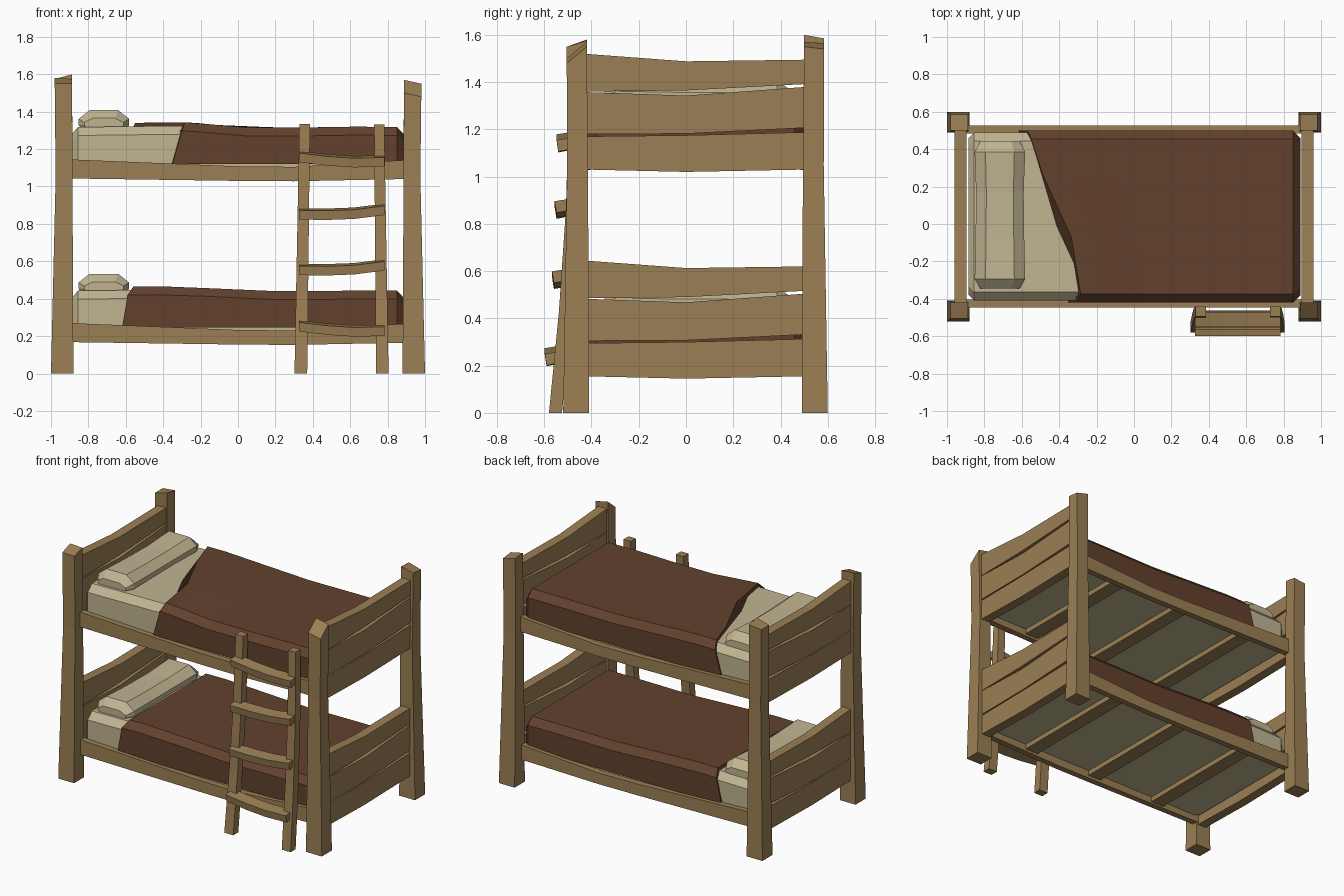
import bpy, bmesh

if "Cube" in bpy.data.objects:
    bpy.data.objects.remove(bpy.data.objects["Cube"])

CY = 0.04        # bed centre in y (the ladder stands in front of it)
DROP = 0.875     # height between the two bunks


def material(name, rgb):
    m = bpy.data.materials.new(name)
    m.diffuse_color = (*rgb, 1)
    m.use_nodes = True
    m.node_tree.nodes["Principled BSDF"].inputs["Base Color"].default_value = m.diffuse_color
    return m


WOOD = material("oak_wood", (0.33, 0.212, 0.088))
LINEN = material("pale_linen", (0.53, 0.46, 0.285))
BROWN = material("brown_blanket", (0.122, 0.053, 0.026))


def loft(name, rings, mat):
    """Closed faceted solid through rings of equal point count."""
    bm = bmesh.new()
    vs = [[bm.verts.new(p) for p in r] for r in rings]
    n = len(vs[0])
    for a, b in zip(vs, vs[1:]):
        for i in range(n):
            j = (i + 1) % n
            bm.faces.new((a[i], a[j], b[j], b[i]))
    bm.faces.new(vs[0])
    bm.faces.new(vs[-1])
    bmesh.ops.recalc_face_normals(bm, faces=bm.faces)
    me = bpy.data.meshes.new(name)
    bm.to_mesh(me)
    bm.free()
    me.materials.append(mat)
    ob = bpy.data.objects.new(name, me)
    bpy.context.collection.objects.link(ob)
    return ob


def x_beam(name, y0, y1, stations):
    """Beam along x; stations are (x, bottom, top)."""
    return loft(name, [[(x, y0, b), (x, y1, b), (x, y1, t), (x, y0, t)]
                       for x, b, t in stations], WOOD)


def y_beam(name, x0, x1, stations):
    """Beam along y; stations are (y, bottom, top)."""
    return loft(name, [[(x0, y, b), (x1, y, b), (x1, y, t), (x0, y, t)]
                       for y, b, t in stations], WOOD)


# Corner posts: tapered, with roughly cut tops
# heights of top corners: outer, inner-x, inner, inner-y
tops = {("left", "front"): (1.55, 1.55, 1.575, 1.58),
        ("right", "front"): (1.48, 1.50, 1.57, 1.55),
        ("left", "back"): (1.575, 1.585, 1.60, 1.575),
        ("right", "back"): (1.54, 1.565, 1.57, 1.55)}
for (side, end), h in tops.items():
    sx = -1 if side == "left" else 1
    sy = -1 if end == "front" else 1
    rings = []
    for z, xo, xi, yo, yi in ((0, 1.0, .88, .56, .45),
                              (1.05, .975, .885, .543, .455),
                              (None, .98, .887, .545, .46)):
        pts = [(xo, yo), (xi, yo), (xi, yi), (xo, yi)]
        rings.append([(sx * x, CY + sy * y, h[i] if z is None else z)
                      for i, (x, y) in enumerate(pts)])
    loft(f"{end}_{side}_post", rings, WOOD)


# Bedding height profile along x
PROFILE = ((-.9, 1.335), (-.6, 1.34), (-.25, 1.343), (0, 1.315),
           (.5, 1.315), (.75, 1.325), (.9, 1.315))


def height(x):
    for (x0, z0), (x1, z1) in zip(PROFILE, PROFILE[1:]):
        if x <= x1:
            return z0 + (z1 - z0) * (x - x0) / (x1 - x0)
    return PROFILE[-1][1]


def bedding_ring(xs, half, bottom, lift, dz, narrow=0.0):
    """Cross-section with chamfered upper edges; xs gives x for each point."""
    w = half - narrow
    ys = (-w, -w, -w + .045, -.11, .23, w - .045, w, w)
    ring = []
    for i, (x, y) in enumerate(zip(xs, ys)):
        top = height(x) + lift
        z = bottom if i in (0, 7) else top - (.045 if i in (1, 6) else 0)
        ring.append((x, CY + y, z + dz))
    return ring


for level, dz in (("upper", 0), ("lower", -DROP)):
    # Side rails, sagging slightly
    for end, y0, y1 in (("front", -.447, -.405), ("back", .485, .527)):
        x_beam(f"{level}_{end}_rail", y0, y1,
               [(-.9, 1.043 + dz, 1.145 + dz), (0, 1.03 + dz, 1.108 + dz),
                (.3, 1.028 + dz, 1.105 + dz), (.9, 1.04 + dz, 1.142 + dz)])

    # Head and foot boards, three planks each
    planks = (("top", (1.36, 1.365, 1.392), (1.52, 1.488, 1.495)),
              ("middle", (1.18, 1.182, 1.207), (1.358, 1.343, 1.38)),
              ("bottom", (1.03, 1.02, 1.03), (1.17, 1.175, 1.188)))
    for part, sx in (("headboard", -1), ("footboard", 1)):
        for label, bot, top in planks:
            y_beam(f"{level}_{part}_{label}_plank", sx * .895, sx * .96,
                   [(y, b + dz, t + dz)
                    for y, b, t in zip((-.43, 0, .51), bot, top)])

    # Slats under the mattress
    for i, x in enumerate((-.54, 0, .54)):
        y_beam(f"{level}_slat_{i + 1}", x - .05, x + .05,
               [(-.42, 1.05 + dz, 1.092 + dz), (.5, 1.05 + dz, 1.092 + dz)])

    # Mattress
    stations = ((-.885, -.05, .03), (-.855, -.018, 0), (-.3, -.018, 0),
                (0, -.018, 0), (.5, -.018, 0), (.84, -.018, 0),
                (.875, -.05, .03))
    loft(f"{level}_mattress",
         [bedding_ring([x] * 8, .448, 1.085, l, dz, n)
          for x, l, n in stations], LINEN)

    # Blanket: the edge runs diagonally on the upper bunk
    if level == "upper":
        edge = (-.35, -.30, -.285, -.335, -.49, -.55, -.57, -.62)
    else:
        edge = (-.62, -.59, -.56, -.56, -.56, -.56, -.58, -.62)
    rings = [bedding_ring([e + (.85 - e) * t for e in edge],
                          .46, 1.12, 0, dz) for t in (0, .1, .3, .55, .8, 1)]
    rings.append(bedding_ring([.89] * 8, .46, 1.12, -.04, dz, .04))
    loft(f"{level}_blanket", rings, BROWN)

    # Pillow: octagonal section, pinched at the ends and dipped in the middle
    rings = []
    for y, w, lo, hi in ((-.39, .105, 1.315, 1.365), (-.34, .135, 1.305, 1.408),
                         (-.12, .13, 1.305, 1.40), (.12, .127, 1.305, 1.398),
                         (.34, .135, 1.305, 1.408), (.40, .105, 1.315, 1.365)):
        m0, m1 = lo + (hi - lo) * .25, lo + (hi - lo) * .55
        sec = ((-w * .9, lo), (w * .9, lo), (w, m0), (w, m1),
               (w * .57, hi), (-w * .57, hi), (-w, m1), (-w, m0))
        rings.append([(-.717 + u, CY + .005 + y, z + dz) for u, z in sec])
    loft(f"{level}_pillow", rings, LINEN)


# Ladder stiles, leaning back against the upper rail
for side, bottom, top, h in (("left", (.302, .37), (.328, .385), 1.335),
                             ("right", (.738, .805), (.728, .782), 1.332)):
    rings = []
    for t, yf in ((0, -.58), (.32, -.538), (.65, -.508), (1, -.495)):
        x0, x1 = (a + (b - a) * t for a, b in zip(bottom, top))
        yb, z = yf + .055, h * t
        rings.append([(x0, yf, z), (x1, yf, z), (x1, yb, z), (x0, yb, z)])
    loft(f"ladder_{side}_stile", rings, WOOD)

# Ladder rungs: tilted bars with a slight sag
for i, (z, yf, slope) in enumerate(((.24, -.598, -.012), (.565, -.567, .012),
                                    (.862, -.556, .012), (1.145, -.548, -.012))):
    rings = []
    for x, s, sag in ((.325, -1, 0), (.48, -.3, -.01), (.62, .3, -.012),
                      (.782, 1, 0)):
        c = z + s * slope + sag
        rings.append([(x, yf + .008, c - .027), (x, yf + .085, c - .012),
                      (x, yf + .077, c + .034), (x, yf, c + .022)])
    loft(f"ladder_rung_{i + 1}", rings, WOOD)
